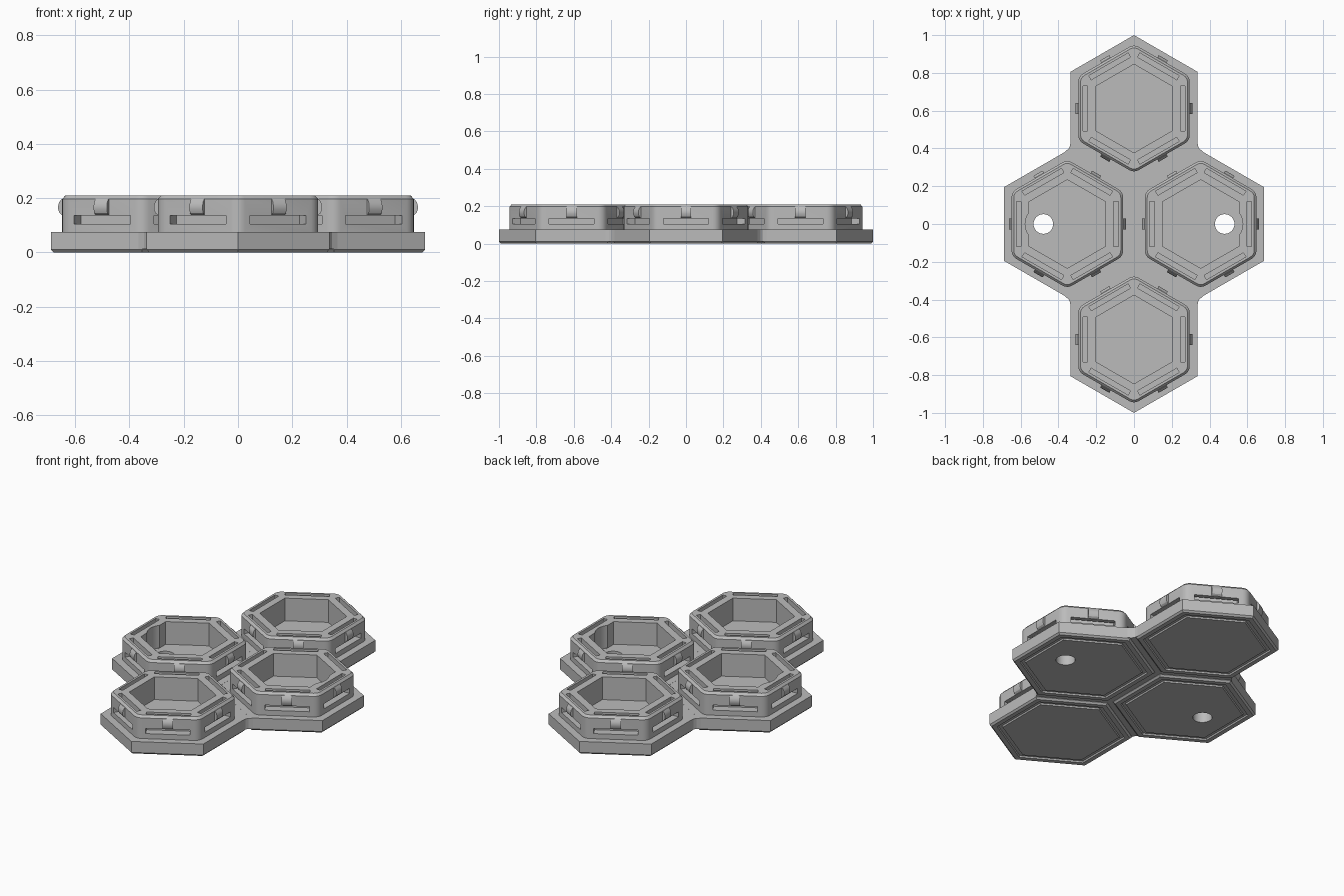
import bpy, bmesh
from math import sin, cos, radians, sqrt
from mathutils import Matrix, Vector

cube = bpy.data.objects.get("Cube")
if cube:
    bpy.data.objects.remove(cube)

GREY = (0.5, 0.5, 0.5, 1.0)
mat = bpy.data.materials.new("plain grey")
mat.use_nodes = True
mat.diffuse_color = GREY
bsdf = next(n for n in mat.node_tree.nodes if n.type == 'BSDF_PRINCIPLED')
bsdf.inputs["Base Color"].default_value = GREY

HALF_PITCH = 0.353           # half the spacing of neighbouring cells
ROW = HALF_PITCH * sqrt(3)
BASE_TOP, TOP, FLOOR = 0.075, 0.21, 0.0755


def make_object(name, bm, location=(0, 0, 0)):
    bmesh.ops.remove_doubles(bm, verts=bm.verts, dist=1e-5)
    bmesh.ops.recalc_face_normals(bm, faces=bm.faces)
    mesh = bpy.data.meshes.new(name)
    bm.to_mesh(mesh)
    bm.free()
    mesh.materials.append(mat)
    obj = bpy.data.objects.new(name, mesh)
    obj.location = location
    bpy.context.collection.objects.link(obj)
    return obj


def activate(obj):
    bpy.ops.object.select_all(action='DESELECT')
    obj.select_set(True)
    bpy.context.view_layer.objects.active = obj


def hexagon(apothem, radius, steps=4):
    """Pointed-up hexagon outline with rounded corners."""
    reach = (apothem - radius) / cos(radians(30))
    points = []
    for k in range(6):
        mid = 90 + 60 * k
        for i in range(steps + 1):
            a = radians(mid - 30 + 60 * i / steps)
            points.append((reach * cos(radians(mid)) + radius * cos(a),
                           reach * sin(radians(mid)) + radius * sin(a)))
    return points


def loft(rings):
    """Closed solid through rings of equal point count."""
    bm = bmesh.new()
    loops = [[bm.verts.new((x, y, z)) for x, y in pts] for pts, z in rings]
    n = len(loops[0])
    for low, high in zip(loops, loops[1:]):
        for i in range(n):
            j = (i + 1) % n
            bm.faces.new((low[i], low[j], high[j], high[i]))
    bm.faces.new(loops[0][::-1])
    bm.faces.new(loops[-1])
    return bm


def six_bars(profile, half_length):
    """Extrude an (outward, z) profile along each of the six sides."""
    bm = bmesh.new()
    for k in range(6):
        turn = Matrix.Rotation(radians(60 * k), 3, 'Z')
        ends = [[bm.verts.new(turn @ Vector((r, s * half_length, z))) for r, z in profile]
                for s in (-1, 1)]
        bm.faces.new(ends[0])
        bm.faces.new(ends[1][::-1])
        for i in range(len(profile)):
            j = (i + 1) % len(profile)
            bm.faces.new((ends[0][i], ends[1][i], ends[1][j], ends[0][j]))
    return bm


def cut(obj, cutter):
    cutter.hide_render = True
    mod = obj.modifiers.new("cut", 'BOOLEAN')
    mod.operation = 'DIFFERENCE'
    mod.solver = 'EXACT'
    mod.object = cutter
    activate(obj)
    bpy.ops.object.modifier_apply(modifier=mod.name)
    bpy.data.objects.remove(cutter)


def circle(radius, count=40):
    return [(radius * cos(radians(360 * i / count)), radius * sin(radians(360 * i / count)))
            for i in range(count)]


# (apothem, corner radius, z) from the underside, up the outside and down into the pocket
CELL = [(0.275, 0, 0), (0.279, 0, 0.008), (0.297, 0, 0.008), (0.301, 0, 0),
        (0.327, 0, 0), (0.3365, 0, 0.01), (0.3365, 0, BASE_TOP),
        (0.295, 0.05, BASE_TOP), (0.295, 0.05, 0.197), (0.283, 0.04, TOP),
        (0.203, 0, TOP), (0.203, 0, FLOOR)]
# L-shaped slot: narrow side slot joined to a top slot, freeing a springy wall
SLOT = [(0.245, 0.105), (0.33, 0.105), (0.33, 0.135),
        (0.27, 0.135), (0.27, 0.25), (0.245, 0.25)]
# Rounded catch on each wall
CATCH = [(0.28, 0.137), (0.295, 0.137), (0.305, 0.145), (0.310, 0.158),
         (0.310, 0.172), (0.306, 0.185), (0.297, 0.197), (0.28, 0.2)]

cells = {"back": (0, ROW), "front": (0, -ROW),
         "left": (HALF_PITCH, 0), "right": (-HALF_PITCH, 0)}

for side, (x, y) in cells.items():
    # Hexagonal tray
    tray = make_object(side + "_tray", loft([(hexagon(a, r), z) for a, r, z in CELL]), (x, y, 0))
    cut(tray, make_object("slot_cutter", six_bars(SLOT, 0.12), (x, y, 0)))

    # Drain hole and finger scallop towards the outer side
    if x:
        step = FLOOR + 0.0005
        drill = loft([(circle(0.052), -0.1), (circle(0.052), step),
                      (circle(0.096), step), (circle(0.096), 0.3)])
        cut(tray, make_object("drill_cutter", drill, (x + (0.127 if x > 0 else -0.127), 0, 0)))

    # Spring catches
    catches = make_object(side + "_catches", six_bars(CATCH, 0.028), (x, y, 0))
    for obj in (tray, catches):
        activate(obj)
        bpy.ops.object.shade_smooth_by_angle(angle=radians(25))

# Web joining the four bases, with small fillets at the inner corners
corner = [(0.3365, 0.43), (0.339, 0.412), (0.347, 0.398), (0.366, 0.383)]
half = corner + [(x, -y) for x, y in corner[::-1]]
outline = half + [(-x, -y) for x, y in half]
make_object("joining_web", loft([(outline, 0.012), (outline, BASE_TOP - 0.0003)]))
